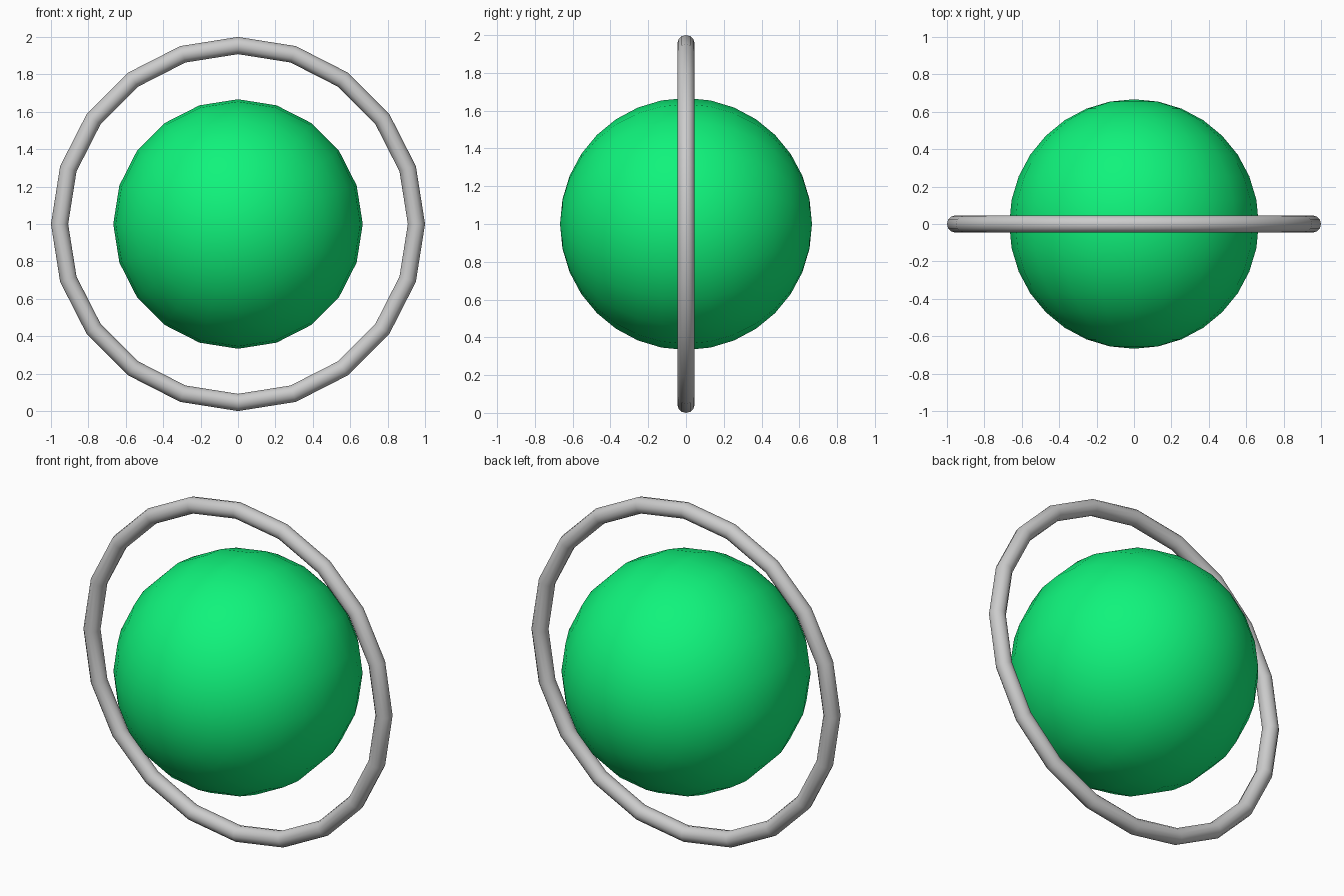
import bpy, math

if "Cube" in bpy.data.objects:
    bpy.data.objects.remove(bpy.data.objects["Cube"])

FACE_Y = (math.pi / 2, 0, 0)  # turn the axis of each part to y
CENTRE = (0, 0, 1)


def finish(name):
    ob = bpy.context.object
    ob.name = name
    bpy.ops.object.transform_apply(location=False, rotation=True, scale=True)
    bpy.ops.object.shade_smooth()
    return ob


# Green ball in the middle
bpy.ops.mesh.primitive_uv_sphere_add(segments=20, ring_count=16, radius=0.667,
                                     location=CENTRE, rotation=FACE_Y)
ball = finish("ball")
green = bpy.data.materials.new("green")
green.diffuse_color = (0.005, 0.9, 0.2, 1)
green.use_nodes = True
green.node_tree.nodes["Principled BSDF"].inputs["Base Color"].default_value = green.diffuse_color
ball.data.materials.append(green)

# Thin upright ring floating around the ball
bpy.ops.mesh.primitive_torus_add(major_segments=20, minor_segments=12,
                                 major_radius=0.954, minor_radius=0.046,
                                 location=CENTRE, rotation=FACE_Y)
finish("ring")
